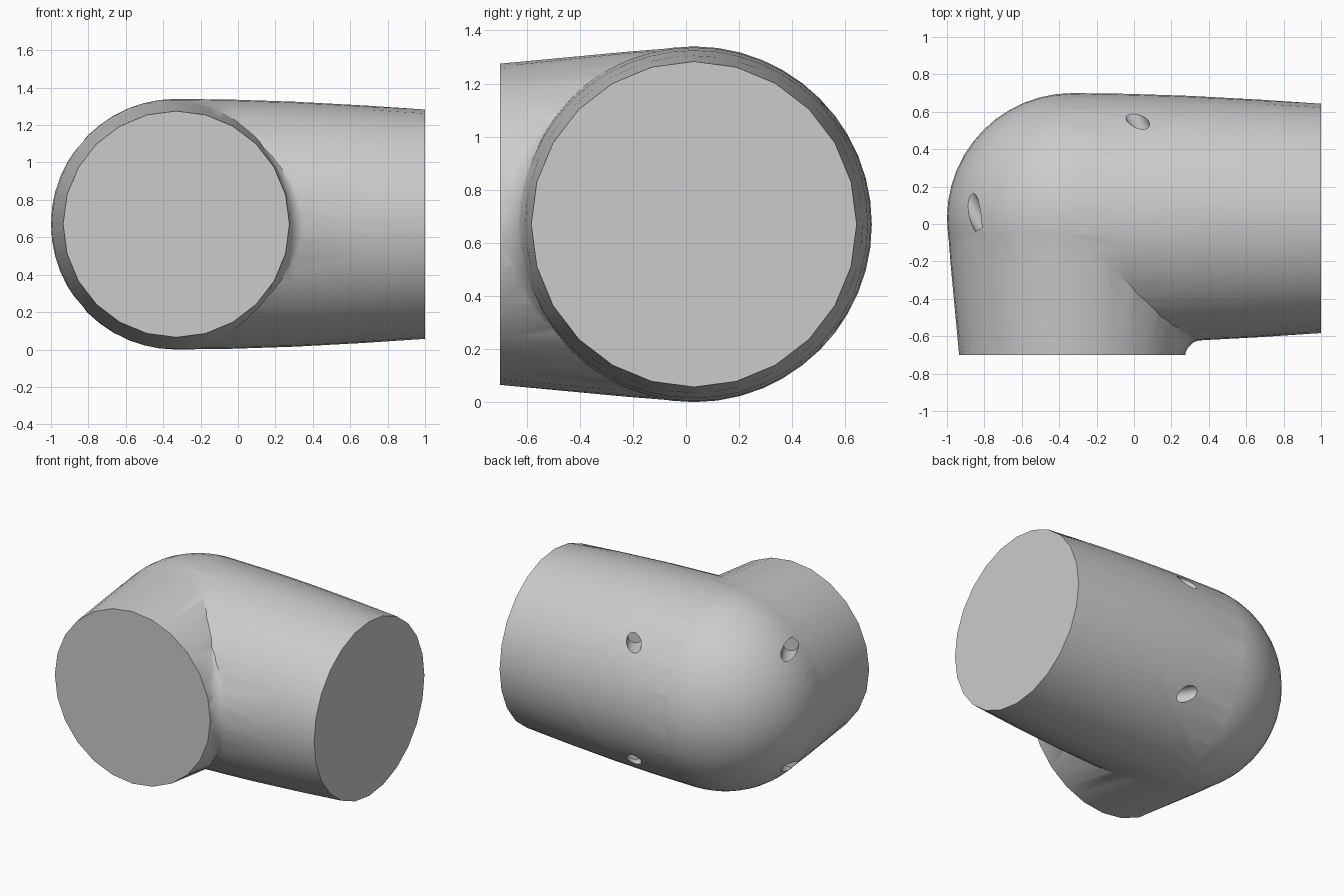
import bpy, bmesh, math
from mathutils import Matrix, Vector

cube = bpy.data.objects.get("Cube")
if cube:
    bpy.data.objects.remove(cube, do_unlink=True)

CENTRE = Vector((-0.33, 0.03, 0.67))
SIDES = 48

grey = bpy.data.materials.new("light grey")
grey.use_nodes = True
grey.diffuse_color = (0.6, 0.6, 0.6, 1)
grey.node_tree.nodes["Principled BSDF"].inputs["Base Color"].default_value = (0.6, 0.6, 0.6, 1)


def finish(name, bm):
    bmesh.ops.recalc_face_normals(bm, faces=bm.faces)
    mesh = bpy.data.meshes.new(name)
    bm.to_mesh(mesh)
    bm.free()
    mesh.materials.append(grey)
    obj = bpy.data.objects.new(name, mesh)
    bpy.context.collection.objects.link(obj)
    return obj


def loft(name, rings):
    """Skin closed rings of points and cap both ends."""
    bm = bmesh.new()
    loops = [[bm.verts.new(p) for p in ring] for ring in rings]
    n = len(loops[0])
    for a, b in zip(loops, loops[1:]):
        for i in range(n):
            j = (i + 1) % n
            bm.faces.new((a[i], a[j], b[j], b[i]))
    bm.faces.new(loops[0])
    bm.faces.new(loops[-1])
    return finish(name, bm)


def tube(name, axis, profile):
    """Tapered tube from the elbow centre; its open end is a coarser polygon."""
    across = axis.cross(Vector((0, 0, 1)))
    rings = []
    for k, (along, radius) in enumerate(profile):
        ring = []
        for i in range(SIDES):
            a = math.tau * i / SIDES
            last = k == len(profile) - 1
            r = radius * (math.cos(math.tau / SIDES) if last and i % 2 else 1)
            ring.append(CENTRE + axis * along + across * r * math.cos(a)
                        + Vector((0, 0, r * math.sin(a))))
        rings.append(ring)
    return loft(name, rings)


def boolean(obj, cutter, operation, remove=True):
    mod = obj.modifiers.new(operation.lower(), "BOOLEAN")
    mod.operation = operation
    mod.solver = "EXACT"
    mod.object = cutter
    bpy.context.view_layer.objects.active = obj
    bpy.ops.object.modifier_apply(modifier=mod.name)
    if remove:
        bpy.data.objects.remove(cutter, do_unlink=True)


# Rounded corner
bm = bmesh.new()
bmesh.ops.create_uvsphere(bm, u_segments=SIDES, v_segments=SIDES // 2, radius=0.67,
                          matrix=Matrix.Translation(CENTRE))
body = finish("elbow_body", bm)

# Two tapered sockets
side = tube("side_socket", Vector((1, 0, 0)),
            [(0, 0.67), (0.3, 0.666), (0.63, 0.655), (1, 0.635), (1.33, 0.613)])
front = tube("front_socket", Vector((0, -1, 0)), [(0, 0.67), (0.25, 0.65), (0.73, 0.605)])
boolean(body, side, "UNION")
boolean(body, front, "UNION")

# Small fillet along the inner corner
section = [(-0.01, -0.078), (0.008, -0.04), (0.035, -0.012), (0.075, 0.003), (-0.1, 0.1)]
rings = []
for step in range(-8, 9):
    t = math.radians(step * 7)
    c = math.cos(t)
    size = 1 - (step / 8.5) ** 2
    rings.append([CENTRE + Vector((0.61 * c + x * size, -0.652 * c + y * size, 0.63 * math.sin(t)))
                  for x, y in section])
boolean(body, loft("inner_fillet", rings), "UNION")

# Four screw holes, drilled square to the cover joint
normal = Vector((-0.5, math.sqrt(0.75), 0))
turn = normal.to_track_quat("Z", "Y").to_matrix().to_4x4()
for x, y in ((0.02, 0.55), (-0.86, 0.08)):
    for z in (-0.41, 0.41):
        bm = bmesh.new()
        place = Vector((x, y, CENTRE.z + z)) + normal * 0.14
        bmesh.ops.create_cone(bm, cap_ends=True, segments=20, radius1=0.05, radius2=0.05,
                              depth=0.5, matrix=Matrix.Translation(place) @ turn)
        boolean(body, finish("screw_hole", bm), "DIFFERENCE")

# Rear cover, split off along a slanted joint
cover = body.copy()
cover.data = body.data.copy()
cover.name = "rear_cover"
bpy.context.collection.objects.link(cover)
bm = bmesh.new()
joint = Vector((-0.33, 0.24, CENTRE.z))
bmesh.ops.create_cube(bm, size=4, matrix=Matrix.Translation(joint + normal * 2) @ turn)
block = finish("joint_block", bm)
boolean(cover, block, "INTERSECT", remove=False)
boolean(body, block, "DIFFERENCE")

# Smooth curved walls, crisp caps and creases
for obj in (body, cover):
    bpy.ops.object.select_all(action="DESELECT")
    obj.select_set(True)
    bpy.context.view_layer.objects.active = obj
    bpy.ops.object.shade_smooth_by_angle(angle=math.radians(30))
